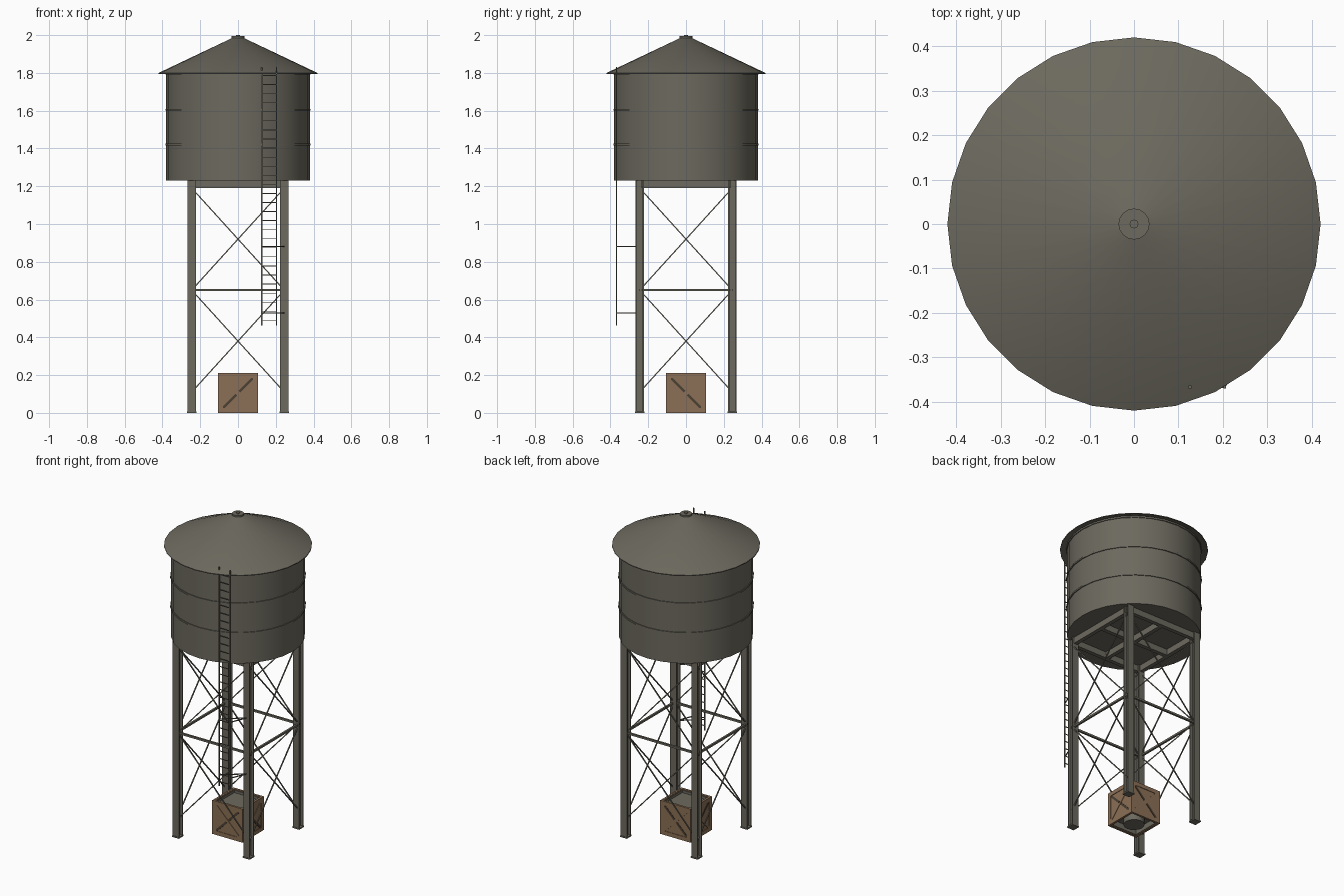
import bpy, math
from mathutils import Vector

old = bpy.data.objects.get("Cube")
if old:
    bpy.data.objects.remove(old, do_unlink=True)


def material(name, rgb):
    m = bpy.data.materials.new(name)
    m.use_nodes = True
    m.diffuse_color = (*rgb, 1)
    m.node_tree.nodes["Principled BSDF"].inputs["Base Color"].default_value = (*rgb, 1)
    return m


STEEL = material("weathered_steel", (0.15, 0.142, 0.112))
WOOD = material("crate_wood", (0.265, 0.162, 0.092))
DARK_WOOD = material("dark_wood", (0.07, 0.05, 0.033))


def mesh_object(name, verts, faces, mat):
    me = bpy.data.meshes.new(name)
    me.from_pydata(verts, [], faces)
    me.materials.append(mat)
    ob = bpy.data.objects.new(name, me)
    bpy.context.collection.objects.link(ob)
    bpy.ops.object.select_all(action="DESELECT")
    ob.select_set(True)
    bpy.context.view_layer.objects.active = ob
    bpy.ops.object.shade_smooth_by_angle(angle=math.radians(30))
    return ob


def lathe(name, profile, mat, sides=28):
    """Turn (radius, height) points, listed bottom to top, about the z axis."""
    verts, faces = [], []
    for r, z in profile:
        for i in range(sides):
            a = math.tau * i / sides
            verts.append((r * math.cos(a), r * math.sin(a), z))
    for k in range(len(profile) - 1):
        for i in range(sides):
            j = (i + 1) % sides
            b, t = k * sides, (k + 1) * sides
            faces.append((b + i, b + j, t + j, t + i))
    faces.append(tuple(reversed(range(sides))))
    faces.append(tuple(range(len(verts) - sides, len(verts))))
    return mesh_object(name, verts, faces, mat)


def box(name, centre, size, mat):
    bpy.ops.mesh.primitive_cube_add(size=1, location=centre)
    ob = bpy.context.object
    ob.name = name
    ob.scale = size
    bpy.ops.object.transform_apply(location=False, rotation=False, scale=True)
    ob.data.materials.append(mat)
    return ob


def bar(name, a, b, w, mat):
    """Square bar between two points."""
    a, b = Vector(a), Vector(b)
    ob = box(name, (a + b) / 2, (w, w, (b - a).length), mat)
    ob.rotation_euler = (b - a).to_track_quat("Z", "Y").to_euler()
    return ob


def side_point(side, u, out, z):
    """Point on one of four sides: 0 and 1 front/back, 2 and 3 right/left."""
    s = -out if side % 2 == 0 else out
    return (u, s, z) if side < 2 else (s, u, z)


def side_box(name, side, u, out, z, size, mat):
    """Box on one side, sized by width, thickness and height."""
    w, t, h = size
    box(name, side_point(side, u, out, z), (w, t, h) if side < 2 else (t, w, h), mat)


# Tank, hoops, roof and vent cap
lathe("tank", [(0.38, 1.23), (0.38, 1.80)], STEEL)
for z in (1.42, 1.605, 1.797):
    lathe("tank_hoop", [(0.378, z - 0.005), (0.385, z - 0.005),
                        (0.385, z + 0.005), (0.378, z + 0.005)], STEEL)
lathe("roof", [(0.37, 1.81), (0.42, 1.795), (0.42, 1.80), (0.03, 1.985)], STEEL)
lathe("vent_cap", [(0.025, 1.975), (0.025, 1.985), (0.035, 1.985), (0.035, 1.994)], STEEL, 16)
lathe("vent_knob", [(0.01, 1.99), (0.01, 2.0)], STEEL, 12)

# Legs: H beams with flanges facing front and back, on foot plates
LEG = 0.245
for sx in (-1, 1):
    for sy in (-1, 1):
        x, y = sx * LEG, sy * LEG
        for f in (-1, 1):
            box("leg_flange", (x, y + f * 0.0185, 0.615), (0.043, 0.006, 1.23), STEEL)
        box("leg_web", (x, y, 0.615), (0.008, 0.034, 1.23), STEEL)
        box("foot_plate", (x, y, 0.004), (0.048, 0.048, 0.008), STEEL)

# Beams below the tank: a square with a cross
for p in (-LEG, 0, LEG):
    box("floor_beam_x", (0, p, 1.21), (0.47, 0.025, 0.038), STEEL)
    box("floor_beam_y", (p, 0, 1.21), (0.025, 0.47, 0.038), STEEL)

# Bracing on all four sides, set into the leg grooves at right and left
for side in range(4):
    out = LEG if side < 2 else LEG + 0.007
    bar("horizontal_brace", side_point(side, -LEG, out, 0.65),
        side_point(side, LEG, out, 0.65), 0.012, STEEL)
    for mid in (0.38, 0.92):
        for s in (-1, 1):
            bar("cross_brace", side_point(side, -LEG, out, mid - s * 0.27),
                side_point(side, LEG, out, mid + s * 0.27), 0.006, STEEL)

# Ladder with stays from both rails to the leg
LY = -0.367
for x in (0.126, 0.204):
    box("ladder_rail", (x, LY, 1.147), (0.006, 0.006, 1.37), STEEL)
    for z in (0.53, 0.88):
        bar("ladder_stay", (x, LY, z), (LEG, -0.266, z), 0.005, STEEL)
for i in range(28):
    box("ladder_rung", (0.165, LY, 0.49 + i * 0.048), (0.078, 0.004, 0.004), STEEL)

# Crate: grey core and lining, framed wooden sides with crossed battens
box("crate_core", (0, 0, 0.115), (0.18, 0.18, 0.15), STEEL)
for side in range(4):
    side_box("crate_lining", side, 0, 0.088, 0.105, (0.178, 0.004, 0.2), STEEL)
    side_box("crate_panel", side, 0, 0.096, 0.105, (0.196, 0.012, 0.208), WOOD)
    for z in (0.0125, 0.1975):
        side_box("crate_rail", side, 0, 0.1, z, (0.21, 0.01, 0.025), WOOD)
    for s in (-1, 1):
        side_box("crate_post", side, s * 0.0925, 0.1, 0.105, (0.025, 0.01, 0.16), WOOD)
    rise = 1 if side < 2 else -1
    bar("crate_batten", side_point(side, -0.08, 0.0985, 0.105 + rise * 0.08),
        side_point(side, 0.08, 0.0985, 0.105 - rise * 0.08), 0.013, WOOD)
    for s in (-1, 1):
        bar("split_batten", side_point(side, s * 0.008, 0.0975, 0.105 + s * rise * 0.008),
            side_point(side, s * 0.082, 0.0975, 0.105 + s * rise * 0.082), 0.013, DARK_WOOD)

# Outlet pipe under the crate
lathe("outlet_pipe", [(0.06, 0.0), (0.06, 0.05)], STEEL, 16)
